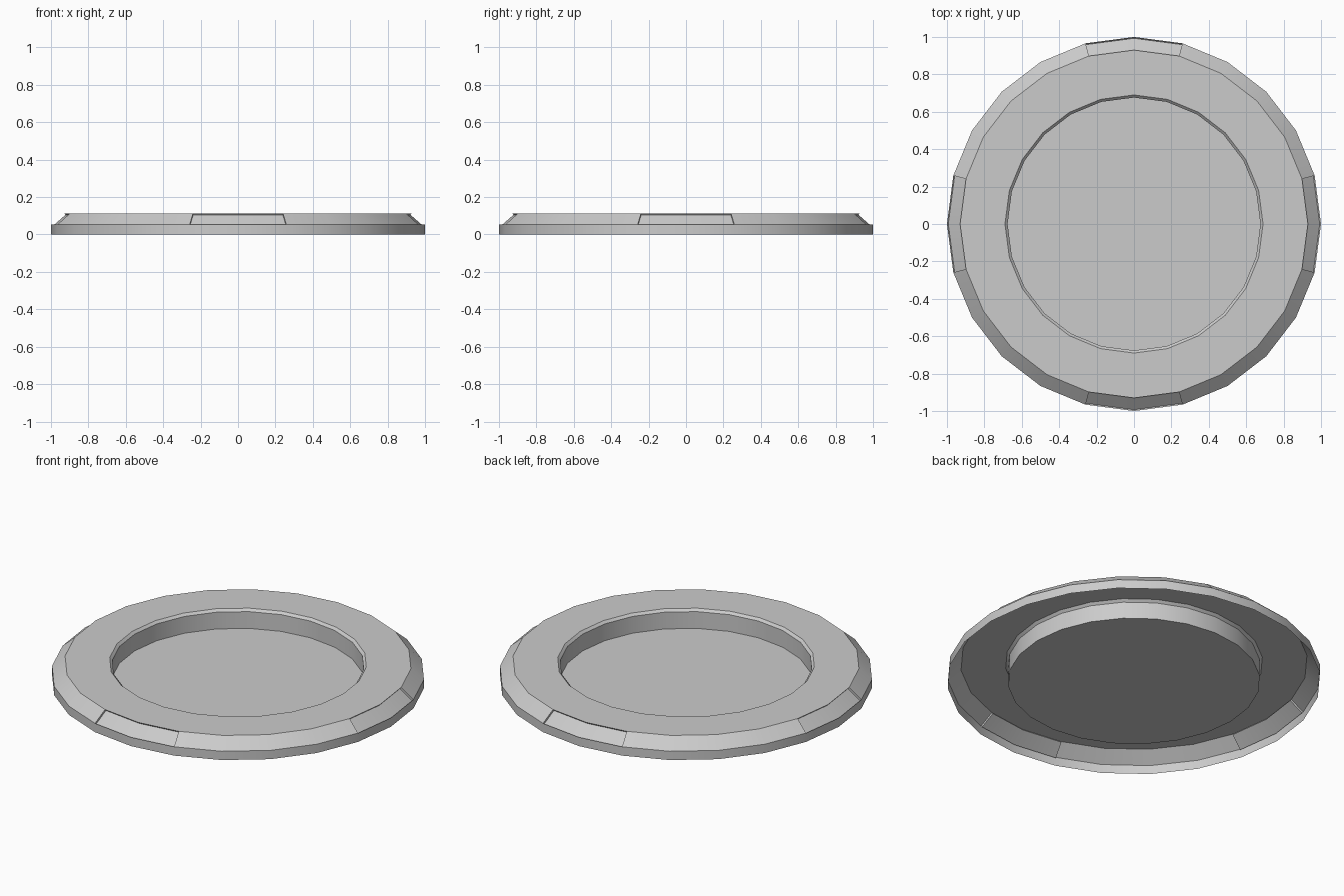
import bpy, bmesh, math

if "Cube" in bpy.data.objects:
    bpy.data.objects.remove(bpy.data.objects["Cube"])

SIDES = 24
# radius, height: open-bottomed rim, chamfer, flat ring, small inner chamfer, well
PROFILE = [(1.0, 0.0), (1.0, 0.052), (0.93, 0.113), (0.69, 0.113), (0.676, 0.099), (0.676, 0.0)]

bm = bmesh.new()
rings = []
for r, z in PROFILE:
    rings.append([bm.verts.new((r * math.cos(math.tau * i / SIDES),
                                r * math.sin(math.tau * i / SIDES), z))
                  for i in range(SIDES)])

# Shell walls, and the four pairs of chamfer faces that become panels
panels = []
for k in range(len(rings) - 1):
    a, b = rings[k], rings[k + 1]
    for i in range(SIDES):
        j = (i + 1) % SIDES
        face = bm.faces.new((a[i], a[j], b[j], b[i]))
        if k == 1 and i % 6 in (0, 5):
            panels.append(face)

# Well floor
bm.faces.new(rings[-1])
bm.normal_update()

# Shallow recessed panels at the four sides of the chamfer
bmesh.ops.inset_region(bm, faces=panels, thickness=0.0, depth=-0.011,
                       use_boundary=True, use_even_offset=True)
bm.normal_update()

mesh = bpy.data.meshes.new("round_dish")
bm.to_mesh(mesh)
bm.free()
dish = bpy.data.objects.new("round_dish", mesh)
bpy.context.collection.objects.link(dish)

bpy.context.view_layer.objects.active = dish
dish.select_set(True)
bpy.ops.object.shade_smooth_by_angle(angle=math.radians(30))
